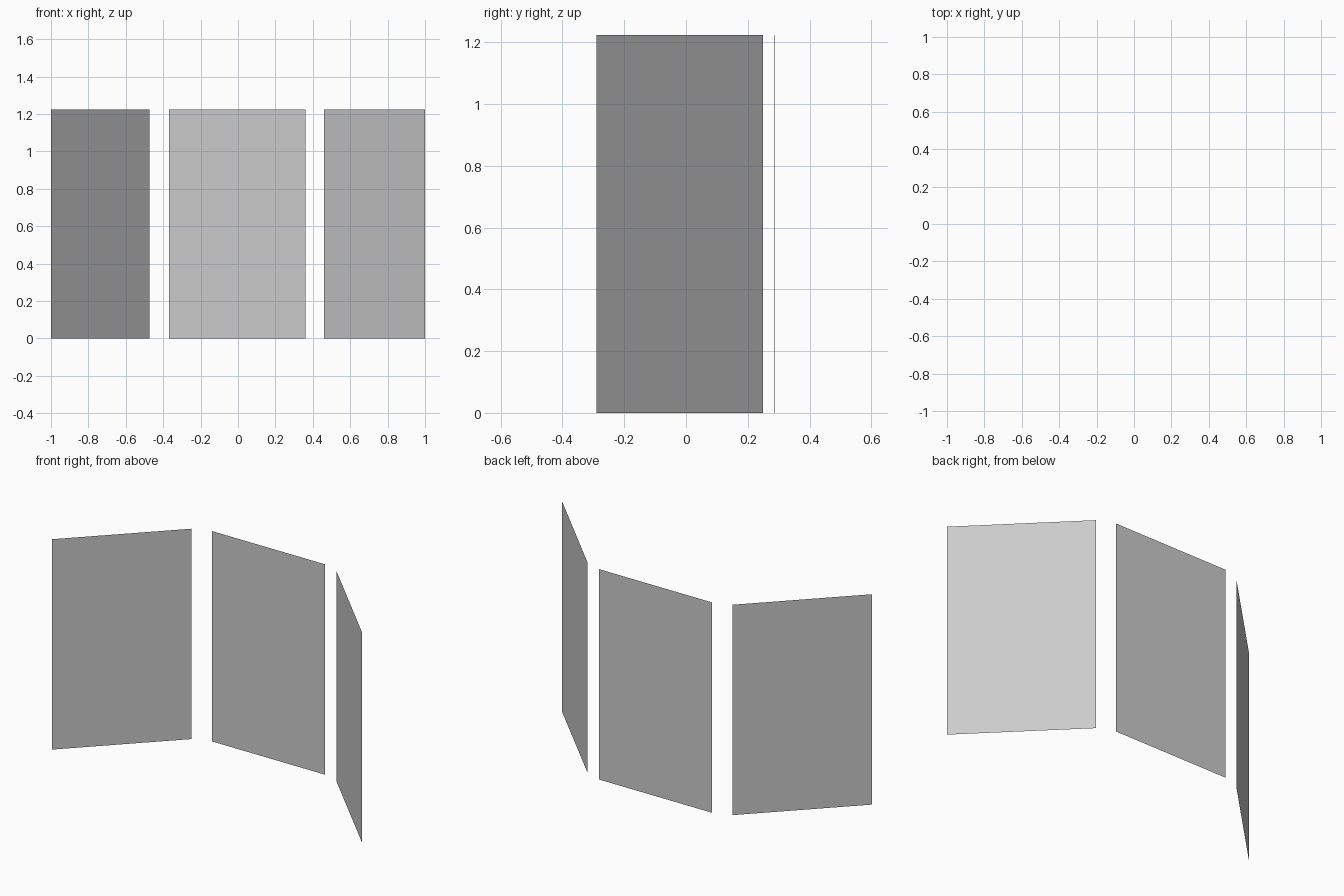
import bpy

if "Cube" in bpy.data.objects:
    bpy.data.objects.remove(bpy.data.objects["Cube"])

HEIGHT = 1.224


def panel(name, start, end):
    """Thin upright sheet standing on the floor between two plan points."""
    (x0, y0), (x1, y1) = start, end
    verts = [(x0, y0, 0), (x1, y1, 0), (x1, y1, HEIGHT), (x0, y0, HEIGHT)]
    mesh = bpy.data.meshes.new(name)
    mesh.from_pydata(verts, [], [(0, 1, 2, 3)])
    obj = bpy.data.objects.new(name, mesh)
    bpy.context.collection.objects.link(obj)
    return obj


# Angled left wing, back panel and angled right wing, all facing the front
panel("left_panel", (-1.0, -0.281), (-0.473, 0.248))
panel("centre_panel", (-0.368, 0.286), (0.360, 0.288))
panel("right_panel", (0.461, 0.249), (1.0, -0.290))
